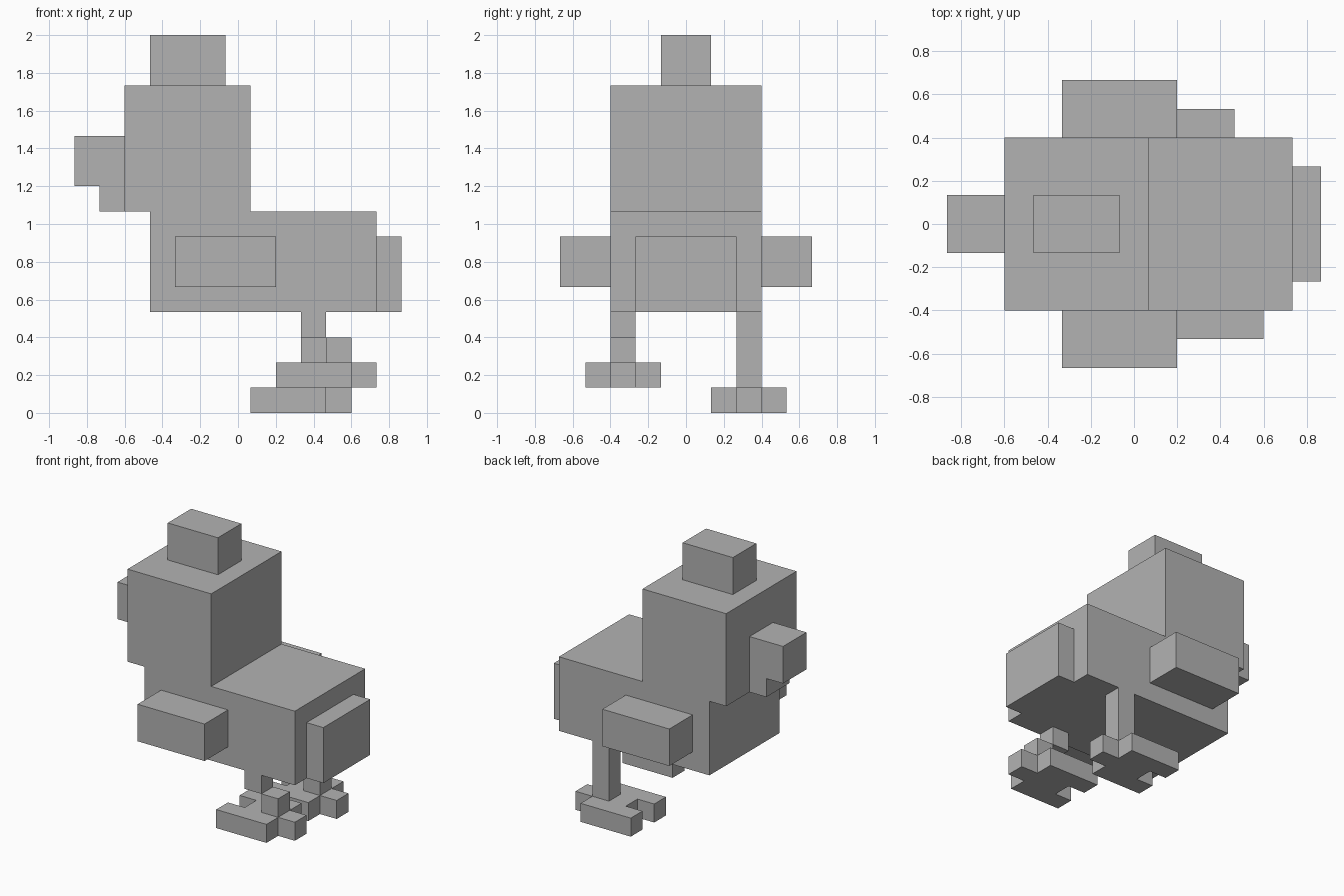
import bpy
import bmesh

U = 2 / 15  # one block

default_cube = bpy.data.objects.get("Cube")
if default_cube:
    bpy.data.objects.remove(default_cube, do_unlink=True)

# Single flat colour
GREY = (0.45, 0.45, 0.45, 1)
grey = bpy.data.materials.new("plain grey")
grey.use_nodes = True
grey.diffuse_color = GREY
bsdf = next(n for n in grey.node_tree.nodes if n.type == "BSDF_PRINCIPLED")
bsdf.inputs["Base Color"].default_value = GREY
bsdf.inputs["Roughness"].default_value = 0.9


def prism(name, outline, z0, z1):
    """Extrude a flat outline (in blocks) from z0 up to z1."""
    bm = bmesh.new()
    base = bm.faces.new([bm.verts.new((x * U, y * U, z0 * U)) for x, y in outline])
    top = bmesh.ops.extrude_face_region(bm, geom=[base], use_keep_orig=True)
    moved = [v for v in top["geom"] if isinstance(v, bmesh.types.BMVert)]
    bmesh.ops.translate(bm, verts=moved, vec=(0, 0, (z1 - z0) * U))
    bmesh.ops.recalc_face_normals(bm, faces=bm.faces)
    mesh = bpy.data.meshes.new(name)
    bm.to_mesh(mesh)
    bm.free()
    mesh.materials.append(grey)
    obj = bpy.data.objects.new(name, mesh)
    bpy.context.collection.objects.link(obj)
    return obj


def box(name, x, y, z):
    return prism(name, [(x[0], y[0]), (x[1], y[0]), (x[1], y[1]), (x[0], y[1])], *z)


def foot(name, x, y, z):
    """Two toes forward with a notch between them, and a heel block behind."""
    outline = [(0, -1), (3, -1), (3, 0), (4, 0), (4, 1), (3, 1),
               (3, 2), (0, 2), (0, 1), (1, 1), (1, 0), (0, 0)]
    return prism(name, [(x + px, y + py) for px, py in outline], z, z + 1)


# Body, head and their attachments
box("body", (-3.5, 5.5), (-3, 3), (4, 8))
box("head", (-4.5, 0.5), (-3, 3), (8, 13))
box("comb", (-3.5, -0.5), (-1, 1), (13, 15))
box("beak", (-6.5, -4.5), (-1, 1), (9, 11))
box("wattle", (-5.5, -4.5), (-1, 1), (8, 9))
box("tail", (5.5, 6.5), (-2, 2), (4, 7))

# Wings on both sides
for side, y in (("near", (-5, -3)), ("far", (3, 5))):
    box(side + "_wing", (-2.5, 1.5), y, (5, 7))

# Standing leg
box("standing_leg", (2.5, 3.5), (2, 3), (1, 4))
foot("standing_foot", 0.5, 2, 0)

# Raised leg, bent back at the knee
box("raised_thigh", (2.5, 3.5), (-3, -2), (3, 4))
box("raised_shin", (3.5, 4.5), (-3, -2), (2, 3))
foot("raised_foot", 1.5, -3, 1)
